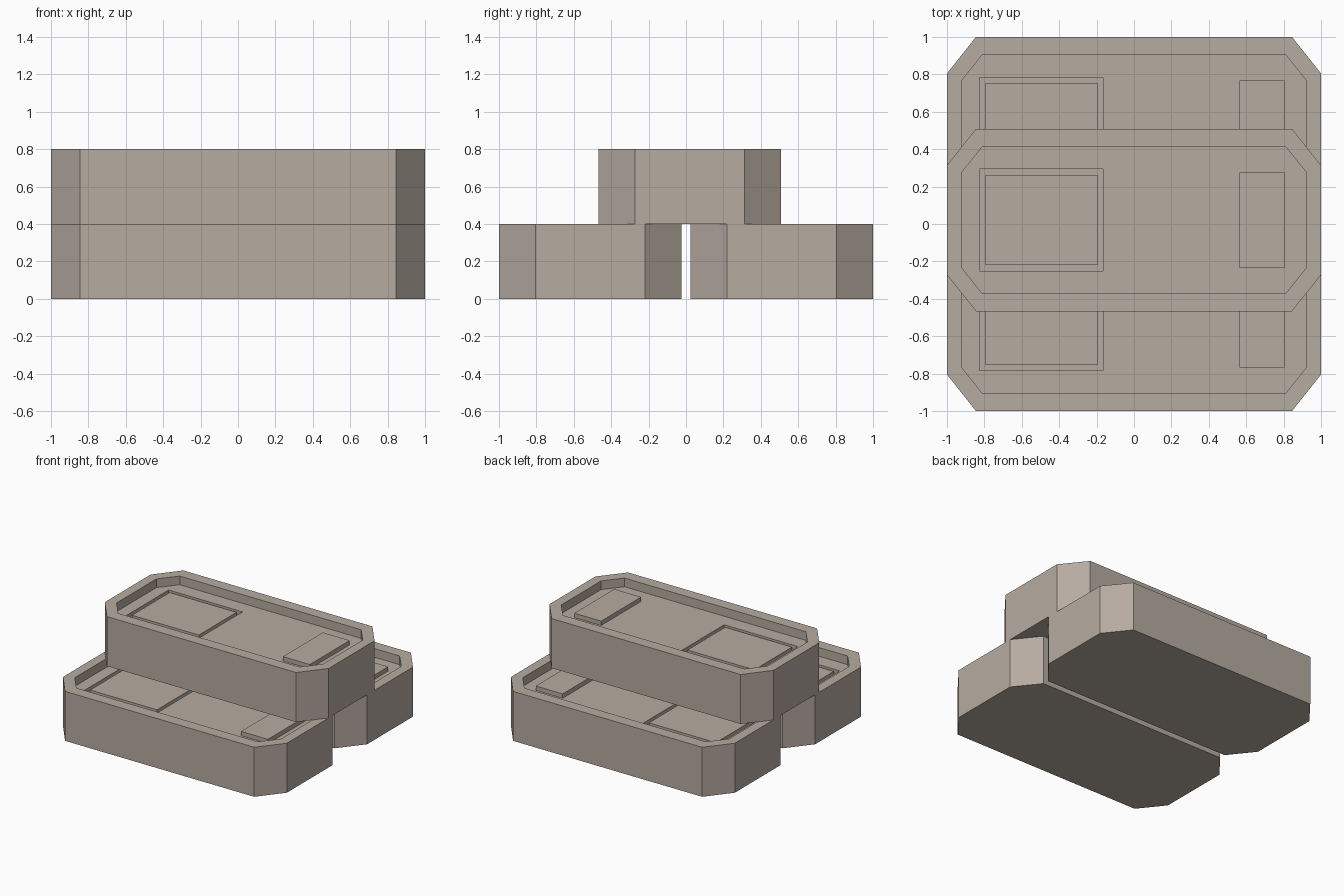
import bpy, bmesh
from mathutils import Vector

if "Cube" in bpy.data.objects:
    bpy.data.objects.remove(bpy.data.objects["Cube"])

TOP, FLOOR, GROOVE = 0.40, 0.33, 0.03

mat = bpy.data.materials.new("warm_grey_metal")
mat.diffuse_color = (0.47, 0.41, 0.355, 1)
mat.use_nodes = True
mat.node_tree.nodes["Principled BSDF"].inputs["Base Color"].default_value = mat.diffuse_color


def octagon(bm, hx, hy, cx, cy, z):
    """Ring of eight vertices: a rectangle with cut corners."""
    pts = [(hx, -hy + cy), (hx, hy - cy), (hx - cx, hy), (-hx + cx, hy),
           (-hx, hy - cy), (-hx, -hy + cy), (-hx + cx, -hy), (hx - cx, -hy)]
    return [bm.verts.new((x, y, z)) for x, y in pts]


def on_floor(bm):
    return [f for f in bm.faces
            if all(abs(v.co.z - FLOOR) < 1e-5 for v in f.verts)]


def build_ingot_mesh():
    bm = bmesh.new()
    # outer body, rim and recess walls
    rings = [octagon(bm, 1, 0.4875, 0.155, 0.195, 0),
             octagon(bm, 1, 0.4875, 0.155, 0.195, TOP),
             octagon(bm, 0.922, 0.393, 0.112, 0.139, TOP),
             octagon(bm, 0.922, 0.393, 0.112, 0.139, FLOOR)]
    for a, b in zip(rings, rings[1:]):
        for i in range(8):
            j = (i + 1) % 8
            bm.faces.new((a[i], a[j], b[j], b[i]))
    bm.faces.new(rings[0][::-1])
    bm.faces.new(rings[-1])
    bm.normal_update()

    # square panel outlined by a groove in the recess floor
    for co, no in (((-0.825, 0, 0), (1, 0, 0)), ((-0.165, 0, 0), (1, 0, 0)),
                   ((0, -0.272, 0), (0, 1, 0)), ((0, 0.272, 0), (0, 1, 0))):
        faces = on_floor(bm)
        edges = list({e for f in faces for e in f.edges})
        verts = list({v for f in faces for v in f.verts})
        bmesh.ops.bisect_plane(bm, geom=verts + edges + faces,
                               plane_co=co, plane_no=no)
    bm.normal_update()
    centre = Vector((-0.495, 0, FLOOR))
    panel = min(on_floor(bm),
                key=lambda f: (f.calc_center_median() - centre).length)
    for thickness, depth in ((0, -GROOVE), (0.031, 0), (0, GROOVE)):
        bmesh.ops.inset_region(bm, faces=[panel], thickness=thickness,
                               depth=depth, use_even_offset=True)
        bm.normal_update()

    # raised plate at the other end
    plate = bmesh.ops.create_cube(bm, size=1)["verts"]
    for v in plate:
        v.co = Vector((0.685 + v.co.x * 0.24, v.co.y * 0.51,
                       FLOOR + 0.015 + v.co.z * 0.04))
    me = bpy.data.meshes.new("ingot")
    bm.to_mesh(me)
    bm.free()
    me.materials.append(mat)
    return me


# two ingots side by side, one stacked on top
mesh = build_ingot_mesh()
for name, y, z in (("front_ingot", -0.5125, 0), ("back_ingot", 0.5125, 0),
                   ("top_ingot", 0.021, TOP)):
    ob = bpy.data.objects.new(name, mesh)
    ob.location = (0, y, z)
    bpy.context.collection.objects.link(ob)
